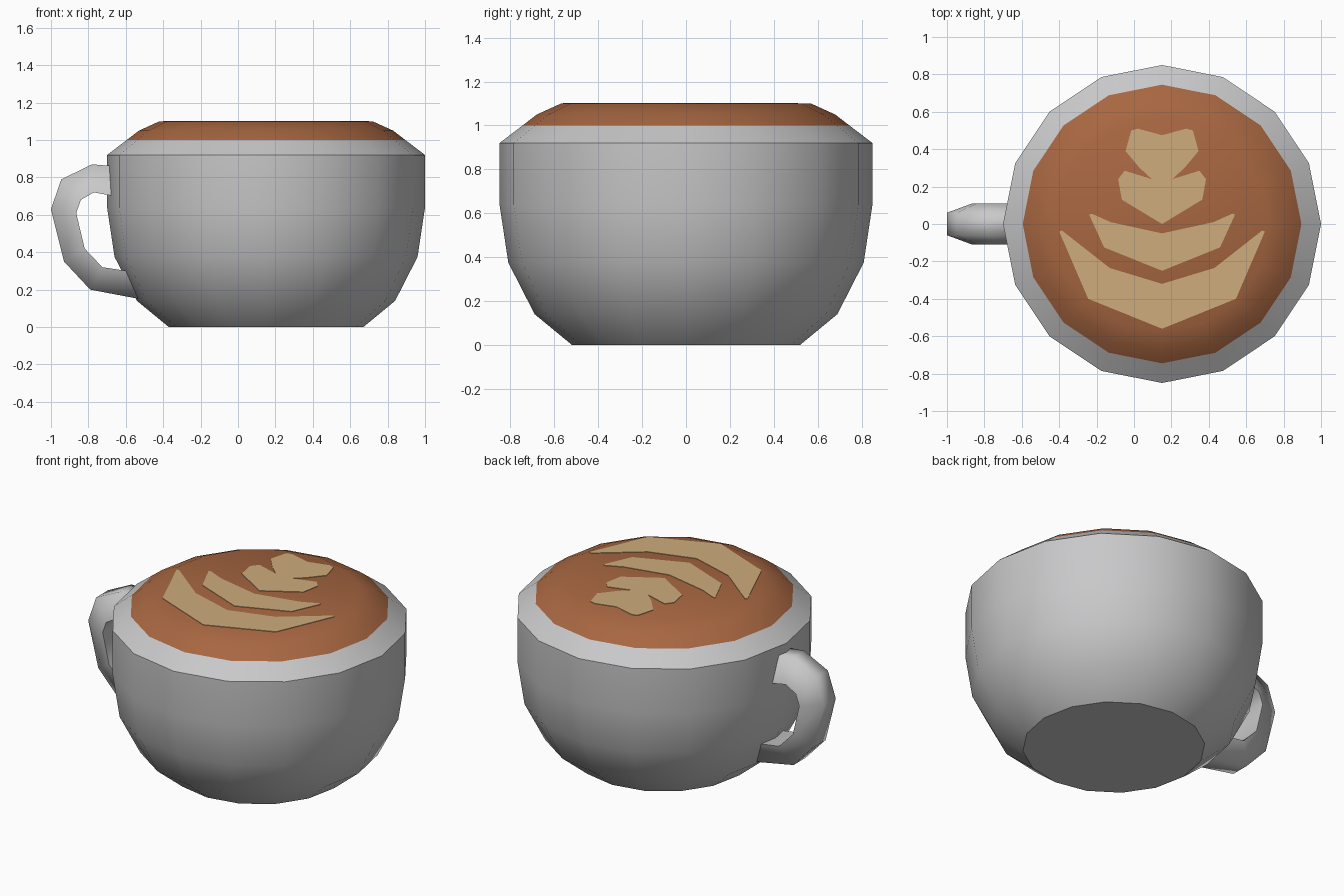
import bpy, bmesh, math

if "Cube" in bpy.data.objects:
    bpy.data.objects.remove(bpy.data.objects["Cube"])

CX = 0.15      # cup axis
SIDES = 16


def material(name, rgb):
    m = bpy.data.materials.new(name)
    m.diffuse_color = (*rgb, 1)
    m.use_nodes = True
    m.node_tree.nodes["Principled BSDF"].inputs["Base Color"].default_value = m.diffuse_color
    return m


ceramic = material("grey ceramic", (0.58, 0.58, 0.59))
coffee = material("coffee brown", (0.39, 0.135, 0.053))
cream = material("milk foam", (0.62, 0.415, 0.20))


def finish(bm, name, mat, angle):
    bmesh.ops.recalc_face_normals(bm, faces=bm.faces)
    me = bpy.data.meshes.new(name)
    bm.to_mesh(me)
    bm.free()
    ob = bpy.data.objects.new(name, me)
    bpy.context.collection.objects.link(ob)
    me.materials.append(mat)
    bpy.ops.object.select_all(action='DESELECT')
    ob.select_set(True)
    bpy.context.view_layer.objects.active = ob
    bpy.ops.object.shade_smooth_by_angle(angle=math.radians(angle))
    return ob


def loft(bm, rings):
    """Skin a list of closed point rings and cap both ends."""
    vs = [[bm.verts.new(p) for p in r] for r in rings]
    for a, b in zip(vs, vs[1:]):
        n = len(a)
        for i in range(n):
            j = (i + 1) % n
            bm.faces.new((a[i], a[j], b[j], b[i]))
    bm.faces.new(vs[0])
    bm.faces.new(vs[-1])


def turned(name, profile, mat):
    bm = bmesh.new()
    loft(bm, [[(CX + r * math.cos(k * math.tau / SIDES),
                r * math.sin(k * math.tau / SIDES), z)
               for k in range(SIDES)] for r, z in profile])
    return finish(bm, name, mat, 36)


# cup body with sloped rim, and domed drink
turned("cup_body", [(0.52, 0), (0.69, 0.14), (0.81, 0.375), (0.85, 0.64),
                    (0.85, 0.92), (0.745, 1.0)], ceramic)
turned("coffee_surface", [(0.745, 1.0), (0.68, 1.05), (0.57, 1.10)], coffee)

# handle: narrow outer edge, wide inner edge
outer = [(-0.66, 0.86), (-0.78, 0.87), (-0.945, 0.79), (-1.0, 0.63),
         (-0.93, 0.35), (-0.79, 0.20), (-0.50, 0.145)]
inner = [(-0.66, 0.70), (-0.77, 0.72), (-0.84, 0.68), (-0.865, 0.61),
         (-0.82, 0.42), (-0.725, 0.32), (-0.56, 0.295)]
bm = bmesh.new()
loft(bm, [[(ox, -0.06, oz), (ox, 0.06, oz), (ix, 0.11, iz), (ix, -0.11, iz)]
          for (ox, oz), (ix, iz) in zip(outer, inner)])
finish(bm, "handle", ceramic, 75)


def foam(name, half):
    """Thin plate from a half outline, mirrored about the cup axis."""
    pts = half + [(-x, y) for x, y in reversed(half) if x > 0]
    bm = bmesh.new()
    loft(bm, [[(CX + x, y, z) for x, y in pts] for z in (1.098, 1.103)])
    finish(bm, name, cream, 30)


# latte art
foam("foam_outer_leaf", [(0, -0.56), (0.395, -0.40), (0.55, -0.04),
                         (0.535, -0.035), (0.28, -0.235), (0, -0.32)])
foam("foam_middle_leaf", [(0, -0.25), (0.31, -0.125), (0.39, 0.05),
                          (0.375, 0.055), (0.275, 0.01), (0.0, -0.05)])
foam("foam_top_leaf", [(0, 0), (0.215, 0.13), (0.235, 0.24), (0.20, 0.285),
                       (0.055, 0.24), (0.12, 0.30), (0.195, 0.39),
                       (0.165, 0.50), (0.13, 0.51), (0, 0.475)])
